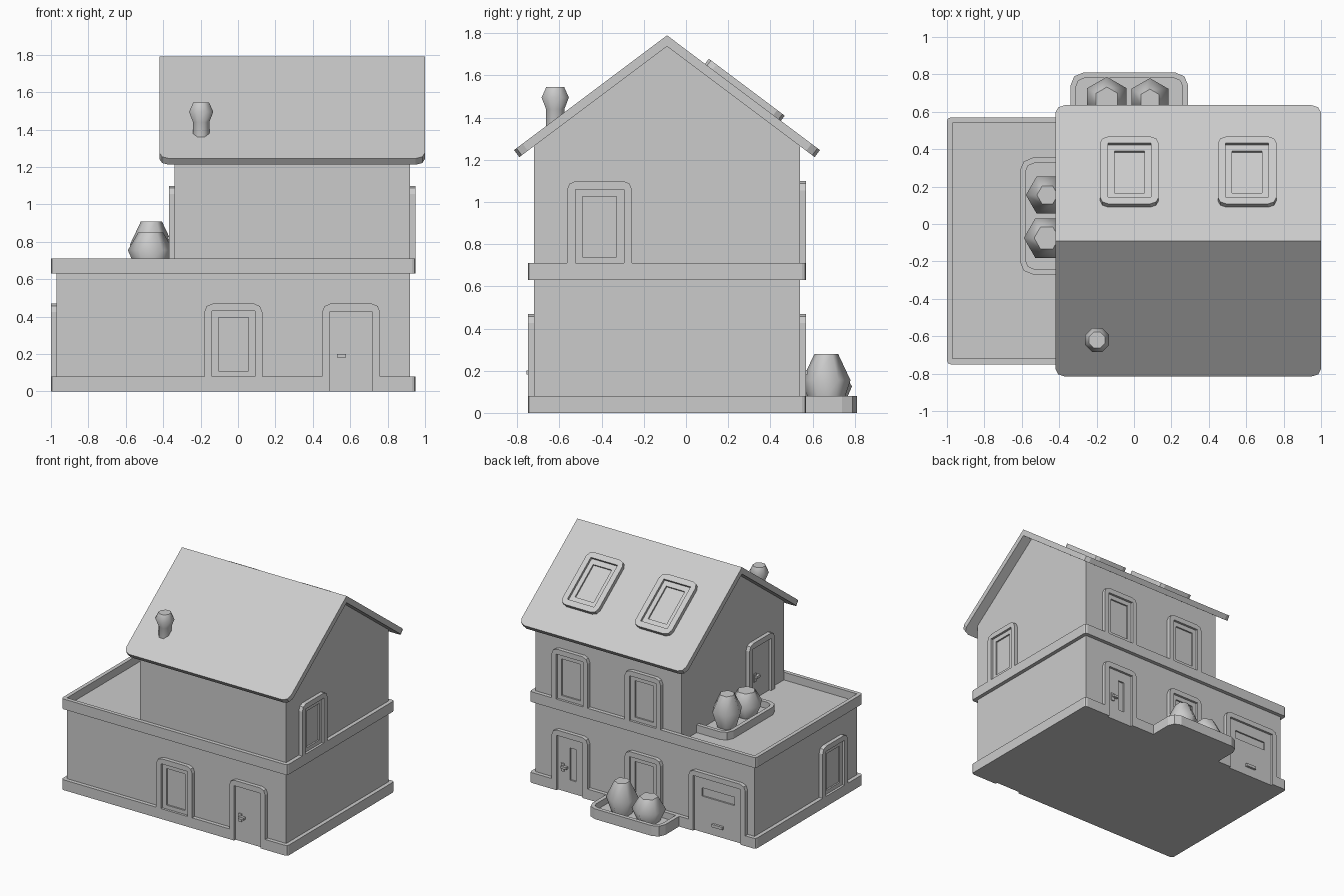
import bpy, bmesh
from math import sin, cos, pi, radians
from mathutils import Matrix, Vector

if "Cube" in bpy.data.objects:
    bpy.data.objects.remove(bpy.data.objects["Cube"])

ID = Matrix.Identity(4)
X0, X1, XM = -0.97, 0.92, -0.34      # wall planes; XM = left wall of upper floor
Y0, Y1, YR = -0.72, 0.54, -0.09      # front, back, ridge


def finish(name, bm, mat=ID, smooth=None):
    bmesh.ops.remove_doubles(bm, verts=bm.verts, dist=1e-5)
    bmesh.ops.recalc_face_normals(bm, faces=bm.faces)
    bm.transform(mat)
    me = bpy.data.meshes.new(name)
    bm.to_mesh(me)
    bm.free()
    ob = bpy.data.objects.new(name, me)
    bpy.context.collection.objects.link(ob)
    if smooth:
        bpy.ops.object.select_all(action='DESELECT')
        ob.select_set(True)
        bpy.context.view_layer.objects.active = ob
        bpy.ops.object.shade_smooth_by_angle(angle=radians(smooth))
    return ob


def loop(bm, pts, d):
    return [bm.verts.new((u, v, d)) for u, v in pts]


def sides(bm, a, b):
    for i in range(len(a)):
        j = (i + 1) % len(a)
        bm.faces.new((a[i], a[j], b[j], b[i]))


def prism(name, pts, d0, d1, mat=ID):
    bm = bmesh.new()
    a, b = loop(bm, pts, d0), loop(bm, pts, d1)
    sides(bm, a, b)
    bm.faces.new(a)
    bm.faces.new(b)
    return finish(name, bm, mat)


def ring(name, outer, inner, d0, d1, mat=ID):
    bm = bmesh.new()
    ls = [loop(bm, outer, d0), loop(bm, outer, d1), loop(bm, inner, d1), loop(bm, inner, d0)]
    for i in range(4):
        sides(bm, ls[i], ls[(i + 1) % 4])
    return finish(name, bm, mat)


def lathe(name, profile, n, loc, start=0.0):
    bm = bmesh.new()
    ls = []
    for r, z in profile:
        ls.append(loop(bm, [(r * cos(start + 2 * pi * i / n), r * sin(start + 2 * pi * i / n))
                            for i in range(n)], z))
    for a, b in zip(ls, ls[1:]):
        sides(bm, a, b)
    bm.faces.new(ls[0])
    bm.faces.new(ls[-1])
    return finish(name, bm, Matrix.Translation(loc), 62)


def rect(u0, v0, u1, v1):
    return [(u0, v0), (u1, v0), (u1, v1), (u0, v1)]


def rounded(u0, v0, u1, v1, r):
    pts = []
    for k, (cu, cv) in enumerate(rect(u0 + r, v0 + r, u1 - r, v1 - r)):
        for s in range(3):
            a = pi + k * pi / 2 + s * pi / 4
            pts.append((cu + r * cos(a), cv + r * sin(a)))
    return pts


def face_frame(o, n, v=(0, 0, 1)):
    n, v = Vector(n), Vector(v)
    m = Matrix((v.cross(n), v, n)).transposed().to_4x4()
    m.translation = o
    return m


def cut(target, u, v, z):
    c = prism(target.name + "_cutter", rect(u[0], v[0], u[1], v[1]), z[0], z[1])
    c.hide_render = True
    c.hide_set(True)
    mod = target.modifiers.new("cut", 'BOOLEAN')
    mod.object, mod.operation, mod.solver = c, 'DIFFERENCE', 'EXACT'


# lower storey, plinth and mid band with sunken terrace
prism("ground_floor_walls", rect(X0, Y0, X1, Y1), 0.01, 0.64)
slab = rounded(X0 - .03, Y0 - .03, X1 + .03, Y1 + .03, 0.02)
plinth = prism("plinth", slab, 0, 0.08)
band = prism("mid_band", slab, 0.63, 0.71)
cut(band, (X0, -0.3), (Y0, Y1), (0.65, 0.8))
for u0, u1, v0, v1 in ((.4925, .7175, -.9, Y0), (.4925, .7175, Y1, .7), (-.87, -.46, Y1, .7)):
    cut(plinth, (u0, u1), (v0, v1), (-.1, .2))

# upper storey with gables, extruded along x (local u = y, v = z)
side = face_frame((0, 0, 0), (1, 0, 0))
prism("upper_floor_walls", [(Y0, .645), (Y1, .645), (Y1, 1.267), (YR, 1.74), (Y0, 1.267)], XM, X1, side)

# roof: chevron slab with rounded eave corners
roof_pts = [(-.725, 1.246), (0, 1.79), (.725, 1.246), (.70, 1.2125), (0, 1.7375), (-.70, 1.2125)]
bm = bmesh.new()
a, b = [loop(bm, [(y + YR, z) for y, z in roof_pts], x) for x in (-.42, 1.0)]
sides(bm, a, b)
for l in (a, b):
    bm.faces.new((l[0], l[1], l[4], l[5]))
    bm.faces.new((l[1], l[2], l[3], l[4]))
bmesh.ops.recalc_face_normals(bm, faces=bm.faces)
corner = [bm.edges.get((l[i], l[j])) for l in (a, b) for i, j in ((0, 5), (2, 3))]
bmesh.ops.bevel(bm, geom=corner, offset=0.05, segments=2, profile=0.5, affect='EDGES')
finish("roof", bm, side)


# openings: u-shaped frame plus window sash or door panel
def surround(name, m, w, v0, v1, t=0.04):
    h, r = w / 2, 0.045
    arc = [(h - r + r * cos(k * pi / 4), v1 - r + r * sin(k * pi / 4)) for k in range(3)]
    outer = [(h, v0)] + arc + [(-u, v) for u, v in reversed(arc)] + [(-h, v0)]
    i = h - t
    prism(name + "_frame", outer + [(-i, v0), (-i, v1 - t), (i, v1 - t), (i, v0)], -.01, .03, m)


def window(name, m):
    surround(name, m, 0.31, 0.08, 0.47)
    ring(name + "_sash", rect(-.115, .08, .115, .43), rect(-.08, .11, .08, .395), -.01, .012, m)


def door(name, m, slit=False):
    surround(name, m, 0.31, 0, 0.47, 0.0425)
    leaf = rect(-.1125, 0, .1125, .43)
    if slit:
        ring(name + "_leaf", leaf, rect(-.01, .1, .045, .35), -.01, .012, m)
    else:
        prism(name + "_leaf", leaf, -.01, .012, m)
    prism(name + "_handle_plate", rect(-.082, .155, -.056, .217), .01, .02, m)
    prism(name + "_handle", rect(-.075, .182, -.027, .2), .01, .036, m)


F, B, R, L = (0, -1, 0), (0, 1, 0), (1, 0, 0), (-1, 0, 0)
UP = 0.63
WX, DX, SY = -0.025, 0.605, -0.41
window("front_window", face_frame((WX, Y0, 0), F))
door("front_door", face_frame((DX, Y0, 0), F))
window("back_window", face_frame((WX, Y1, 0), B))
door("back_door", face_frame((DX, Y1, 0), B), True)
window("left_window", face_frame((X0, SY, 0), L))
window("upper_right_window", face_frame((X1, SY, UP), R))
door("terrace_door", face_frame((XM, SY, UP), L))
for x in (WX, DX):
    window("upper_back_window", face_frame((x, Y1, UP), B))

# garage door on the back
g = face_frame((-0.665, Y1, 0), B)
surround("garage", g, 0.49, 0, 0.47)
ring("garage_leaf", rect(-.205, 0, .205, .43), rect(-.14, .28, .14, .345), -.01, .012, g)
prism("garage_handle", rect(-.045, .07, .045, .092), .01, .03, g)

# skylights on the back slope
for x in (WX, DX):
    m = face_frame((x, 0.27, 1.79 - .75 * (.27 - YR)), (0, .6, .8), (0, -.8, .6))
    ring("skylight_frame", rounded(-.157, -.225, .157, .225, .045),
         rounded(-.115, -.18, .115, .18, 0), -.01, .03, m)
    ring("skylight_sash", rect(-.115, -.18, .115, .18), rect(-.08, -.14, .08, .14), -.01, .012, m)

# chimney pot
lathe("chimney", [(.047, 1.3), (.047, 1.44), (.07, 1.495), (.046, 1.545)], 8, (-.197, -.62, 0), pi / 8)


# planters with a tall and a short shrub each
def planter(name, u0, v0, u1, v1, z):
    ring(name + "_rim", rounded(u0, v0, u1, v1, .07),
         rounded(u0 + .03, v0 + .03, u1 - .03, v1 - .03, .045), z, z + .08)
    prism(name + "_soil", rounded(u0 + .01, v0 + .01, u1 - .01, v1 - .01, .06), z, z + .03)


def shrubs(name, short, tall, z, start):
    lathe(name + "_short", [(.075, .02), (.122, .125), (.067, .22)], 6, (*short, z), start)
    lathe(name + "_tall", [(.07, .02), (.115, .155), (.056, .28)], 6, (*tall, z), start)


planter("garden_planter", -.34, .45, .29, .81, 0)
shrubs("garden_shrub", (-.145, .665), (.085, .665), 0, pi / 2)
planter("terrace_planter", -.61, -.27, -.25, .355, .63)
shrubs("terrace_shrub", (-.467, -.075), (-.463, .155), .63, 0)
